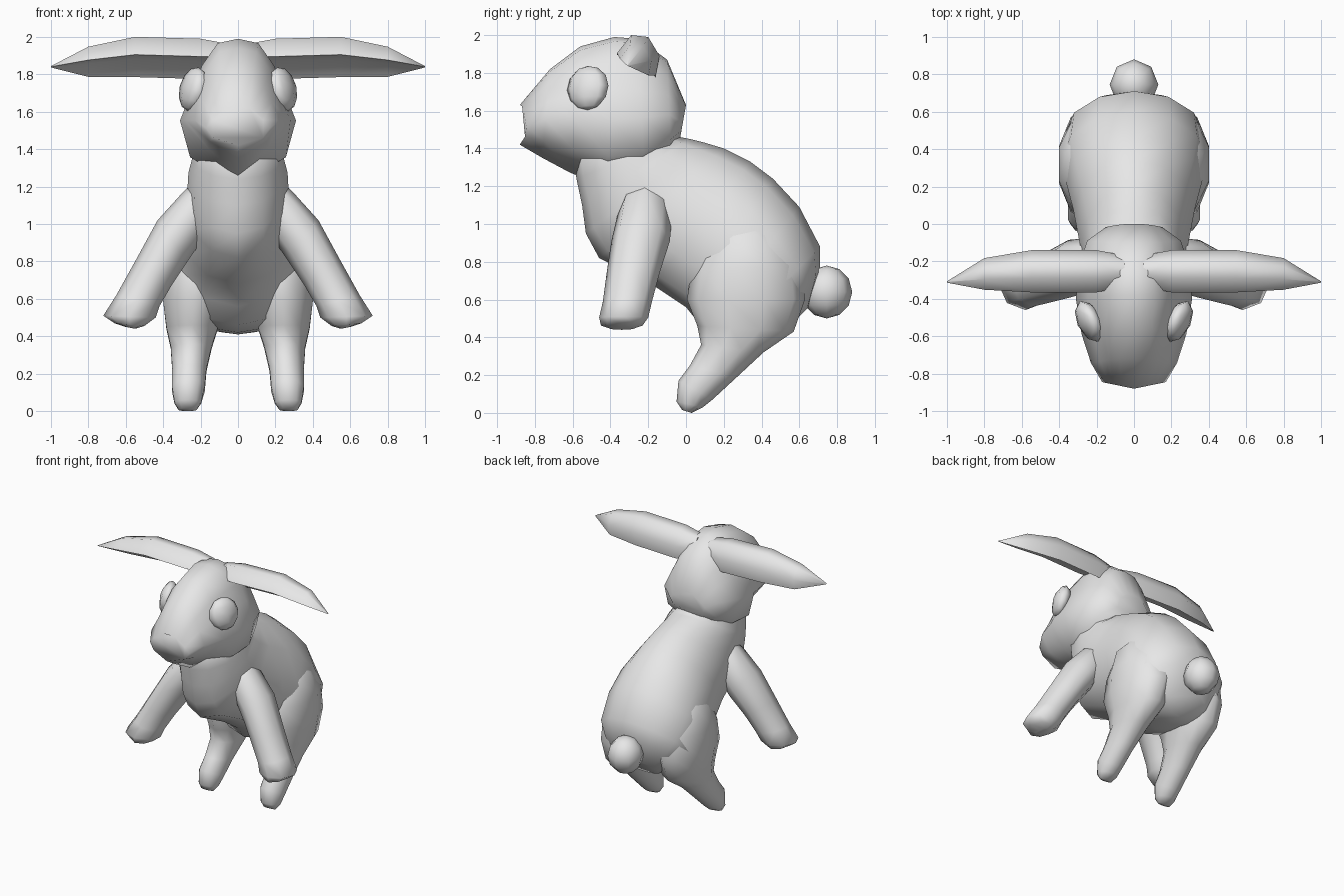
import bpy, bmesh, math
from mathutils import Vector, Matrix

if "Cube" in bpy.data.objects:
    bpy.data.objects.remove(bpy.data.objects["Cube"])

fur = bpy.data.materials.new("grey_fur")
fur.diffuse_color = (0.8, 0.8, 0.8, 1)
fur.use_nodes = True
fur.node_tree.nodes["Principled BSDF"].inputs["Base Color"].default_value = fur.diffuse_color


def finish(name, bm, angle):
    bmesh.ops.recalc_face_normals(bm, faces=bm.faces)
    mesh = bpy.data.meshes.new(name)
    bm.to_mesh(mesh)
    bm.free()
    mesh.materials.append(fur)
    ob = bpy.data.objects.new(name, mesh)
    bpy.context.collection.objects.link(ob)
    bpy.ops.object.select_all(action='DESELECT')
    ob.select_set(True)
    bpy.context.view_layer.objects.active = ob
    bpy.ops.object.shade_smooth_by_angle(angle=math.radians(angle))
    return ob


def loft(name, rings, angle=85):
    """Skin a list of point rings and cap both ends."""
    bm = bmesh.new()
    loops = [[bm.verts.new(p) for p in ring] for ring in rings]
    n = len(loops[0])
    for a, b in zip(loops, loops[1:]):
        for i in range(n):
            j = (i + 1) % n
            bm.faces.new((a[i], a[j], b[j], b[i]))
    bm.faces.new(loops[0])
    bm.faces.new(loops[-1])
    return finish(name, bm, angle)


def oval(p, q, side, n=12):
    """Oval ring through p and q, with half-width vector side."""
    p, q, side = Vector(p), Vector(q), Vector(side)
    c, h = (p + q) / 2, (p - q) / 2
    return [c + h * math.cos(t) + side * math.sin(t)
            for t in (2 * math.pi * i / n for i in range(n))]


def ball(name, centre, radii, turn=0, tilt=0):
    bm = bmesh.new()
    m = (Matrix.Translation(centre) @ Matrix.Rotation(tilt, 4, 'Y')
         @ Matrix.Rotation(turn, 4, 'Z') @ Matrix.Diagonal((*radii, 1)))
    bmesh.ops.create_uvsphere(bm, u_segments=8, v_segments=6, radius=1, matrix=m)
    finish(name, bm, 85)


# Body: back point (y, z), belly point (y, z), half-width
body = [((-.08, 1.62), (-.60, 1.42), .22), ((-.03, 1.46), (-.58, 1.24), .245),
        ((.02, 1.45), (-.55, 1.10), .265), ((.10, 1.43), (-.53, .95), .27),
        ((.20, 1.40), (-.46, .82), .285), ((.34, 1.33), (-.18, .68), .325),
        ((.46, 1.24), (.00, .56), .365), ((.60, 1.09), (.08, .46), .39),
        ((.71, .88), (.25, .42), .37), ((.71, .75), (.38, .41), .30),
        ((.65, .56), (.50, .41), .16)]
loft("body", [oval((0, *t), (0, *b), (w, 0, 0)) for t, b, w in body])

# Head: sections blend from a V-shaped chin to a rounded one;
# rings give top (y, z), bottom (y, z), half-width, roundness
chin = [(0, 1), (.35, .97), (.62, .82), (.78, .62), (1, .42), (.52, .19), (0, 0)]
skull = [(0, 1), (.35, .97), (.62, .82), (.80, .65), (1, .45), (.86, .20), (0, 0)]
head = [((-.88, 1.63), (-.88, 1.42), .17, .8), ((-.72, 1.82), (-.76, 1.35), .23, .4),
        ((-.56, 1.94), (-.61, 1.27), .28, .1), ((-.38, 1.99), (-.42, 1.20), .31, .9),
        ((-.25, 1.98), (-.22, 1.22), .30, 1), ((-.10, 1.87), (-.08, 1.34), .25, 1),
        ((.00, 1.63), (-.03, 1.46), .15, 1)]


def head_ring(t, b, w, k, bend):
    pts = []
    for (x0, v0), (x1, v1) in zip(chin, skull):
        x, v = x0 + (x1 - x0) * k, v0 + (v1 - v0) * k
        pts.append((x * w, b[0] + (t[0] - b[0]) * v + bend * x, b[1] + (t[1] - b[1]) * v))
    return pts + [(-x, y, z) for x, y, z in pts[-2:0:-1]]


loft("head", [head_ring(*r, .035 if i == 0 else 0) for i, r in enumerate(head)])

# Tail
ball("tail", (0, .745, .64), (.13, .135, .14))

# Hind leg: front point (y, z), rear point (y, z), centre x, half-width
leg = [((.20, 1.02), (.42, 1.04), .19, .09), ((.10, .91), (.52, .95), .20, .175),
       ((.03, .76), (.61, .78), .215, .195), ((.005, .60), (.63, .60), .235, .175),
       ((.06, .46), (.57, .43), .245, .145), ((.08, .36), (.41, .32), .25, .115),
       ((.02, .25), (.27, .19), .26, .096), ((-.04, .17), (.14, .07), .265, .092),
       ((-.05, .06), (.09, .03), .268, .075), ((-.02, .015), (.03, .0), .27, .05)]

# Front leg: outer point (x, z), inner point (x, z), centre y, half-depth
arm = [((.16, 1.28), (.10, .95), -.22, .10), ((.285, 1.18), (.20, .90), -.22, .145),
       ((.43, 1.02), (.27, .80), -.24, .155), ((.55, .80), (.35, .68), -.28, .14),
       ((.65, .62), (.42, .56), -.31, .13), ((.72, .51), (.44, .50), -.33, .13),
       ((.66, .47), (.50, .455), -.34, .11), ((.60, .45), (.55, .44), -.34, .06)]

# Ear: cross-section (y, z) with a hollow lower front, then x, y, z, scale
ear_cut = [(-.115, .015), (-.04, .11), (.05, .10), (.11, 0), (.09, -.105), (.005, -.01)]
ear = [(.05, -.25, 1.88, .75), (.20, -.25, 1.88, 1), (.55, -.25, 1.89, 1),
       (.80, -.265, 1.865, .75), (1.0, -.31, 1.84, .03)]

for s, label in ((1, "right"), (-1, "left")):
    loft(label + "_hind_leg", [oval((s * cx, *f), (s * cx, *r), (w, 0, 0), 10)
                               for f, r, cx, w in leg])
    loft(label + "_front_leg", [oval((s * o[0], y, o[1]), (s * i[0], y, i[1]), (0, d, 0), 8)
                                for o, i, y, d in arm])
    loft(label + "_ear", [[(s * x, y + k * a, z + k * b) for a, b in ear_cut]
                          for x, y, z, k in ear], 65)
    ball(label + "_eye", (s * .24, -.52, 1.72), (.06, .12, .12), -.42 * s, -.25 * s)
